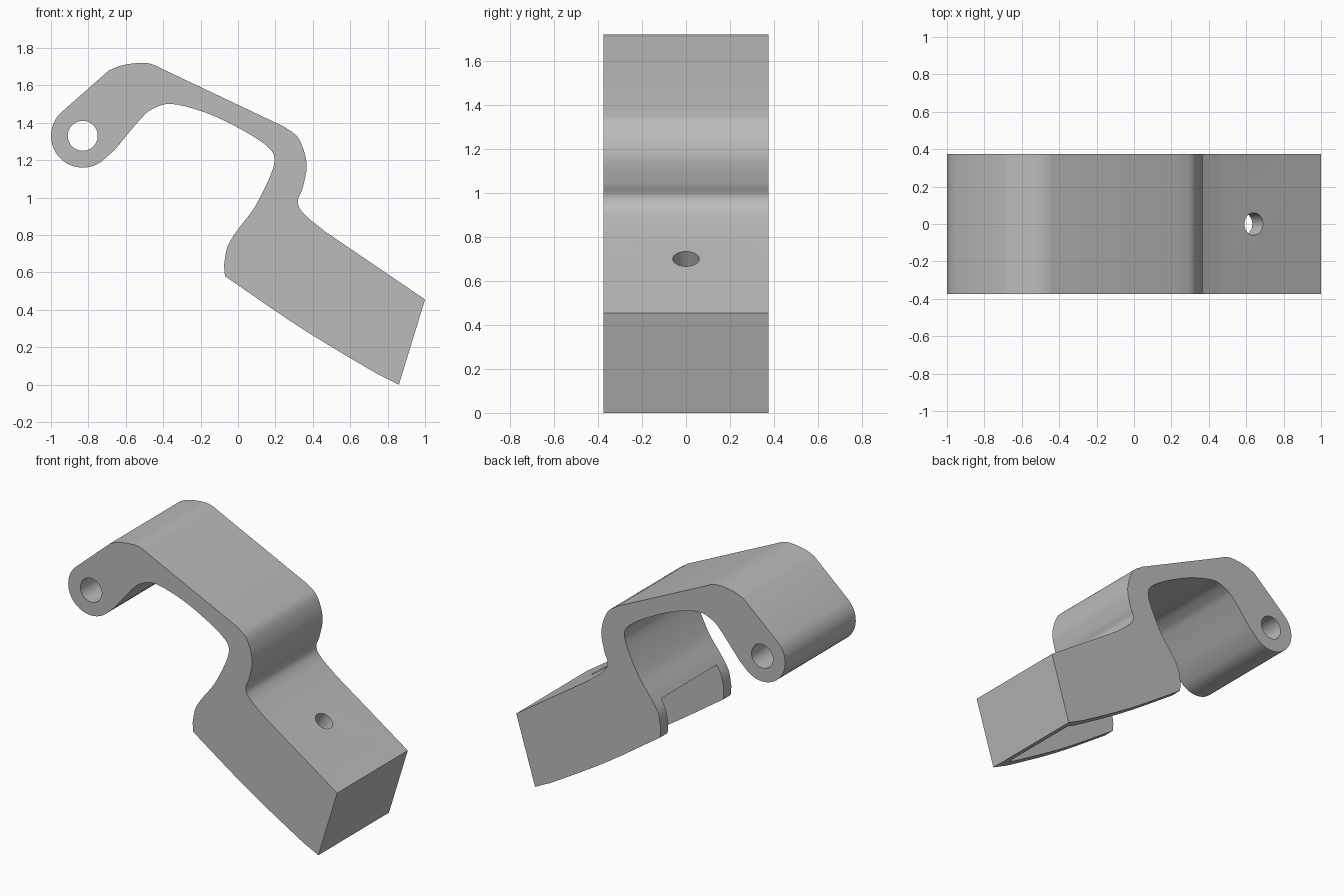
import bpy, bmesh, math
from mathutils import Vector, Matrix

cube = bpy.data.objects.get("Cube")
if cube:
    bpy.data.objects.remove(cube, do_unlink=True)

HALF = 0.375          # half the bracket width
WALL = 0.08           # cheek thickness
PIVOT = (-0.83, 1.33)

grey = bpy.data.materials.new("plain grey")
grey.use_nodes = True
colour = (0.5, 0.5, 0.5, 1)
grey.diffuse_color = colour
grey.node_tree.nodes["Principled BSDF"].inputs["Base Color"].default_value = colour


def smooth(points, steps=6):
    """Catmull-Rom curve through a few points."""
    p = [Vector(q) for q in points]
    p = [2 * p[0] - p[1]] + p + [2 * p[-1] - p[-2]]
    out = []
    for a, b, c, d in zip(p, p[1:], p[2:], p[3:]):
        for i in range(steps):
            t = i / steps
            out.append(0.5 * (2 * b + (c - a) * t + (2 * a - 5 * b + 4 * c - d) * t ** 2
                              + (3 * b - a - 3 * c + d) * t ** 3))
    return out + [p[-2]]


def arc(centre, radius, start, end, steps=28):
    angles = [math.radians(start + (end - start) * i / steps) for i in range(steps + 1)]
    return [Vector((centre[0] + radius * math.cos(a), centre[1] + radius * math.sin(a)))
            for a in angles]


def add_object(name, bm):
    bmesh.ops.recalc_face_normals(bm, faces=bm.faces)
    mesh = bpy.data.meshes.new(name)
    bm.to_mesh(mesh)
    bm.free()
    mesh.materials.append(grey)
    obj = bpy.data.objects.new(name, mesh)
    bpy.context.collection.objects.link(obj)
    return obj


def extrude_profile(name, outline, half):
    """Extrude an x-z outline evenly along y."""
    bm = bmesh.new()
    face = bm.faces.new([bm.verts.new((x, -half, z)) for x, z in outline])
    moved = bmesh.ops.extrude_face_region(bm, geom=[face])["geom"]
    bmesh.ops.translate(bm, vec=(0, 2 * half, 0),
                        verts=[v for v in moved if isinstance(v, bmesh.types.BMVert)])
    return add_object(name, bm)


def rod(name, centre, axis, radius, depth):
    bm = bmesh.new()
    turn = Vector(axis).to_track_quat("Z", "Y").to_matrix().to_4x4()
    bmesh.ops.create_cone(bm, cap_ends=True, segments=48, radius1=radius, radius2=radius,
                          depth=depth, matrix=Matrix.Translation(centre) @ turn)
    return add_object(name, bm)


# Bracket outline: pivot eye, outer arm, foot block, inner arm
outline = arc(PIVOT, 0.17, 310, 130)
outline += smooth([(-0.69, 1.68), (-0.62, 1.707), (-0.52, 1.72), (-0.46, 1.713), (-0.41, 1.69)])
outline += smooth([(0.25, 1.377), (0.325, 1.315), (0.367, 1.18), (0.345, 1.05),
                   (0.32, 0.98), (0.35, 0.915), (0.463, 0.82)])
outline += [Vector((1, 0.455))]
outline += smooth([(0.86, 0), (0.8, 0.03), (0.7, 0.083), (0.33, 0.307), (-0.07, 0.58)])
outline += smooth([(-0.075, 0.64), (-0.055, 0.74), (0, 0.83), (0.09, 0.95), (0.17, 1.11),
                   (0.195, 1.2), (0.17, 1.26), (0.06, 1.34), (-0.15, 1.445), (-0.35, 1.5),
                   (-0.457, 1.473), (-0.526, 1.414), (-0.66, 1.254)])
bracket = extrude_profile("bracket", outline, HALF)

# Cutters: open channel under the foot, pivot bore, screw hole square to the foot top
channel = [(-0.3, 0.8), (-0.03, 0.8), (0.38, 0.753), (0.915, 0.39), (0.76, -0.1), (-0.3, -0.1)]
cutters = [
    extrude_profile("channel_cutter", channel, HALF - WALL),
    rod("pivot_cutter", (PIVOT[0], 0, PIVOT[1]), (0, 1, 0), 0.08, 1),
    rod("screw_cutter", (0.64, 0, 0.7), (0.56, 0, 0.83), 0.06, 0.3),
]
for cutter in cutters:
    mod = bracket.modifiers.new(cutter.name, "BOOLEAN")
    mod.object = cutter
    mod.operation = "DIFFERENCE"
    mod.solver = "EXACT"
    cutter.hide_render = True

# Bake the cuts, then drop the cutters
graph = bpy.context.evaluated_depsgraph_get()
bracket_mesh = bpy.data.meshes.new_from_object(bracket.evaluated_get(graph))
bracket.modifiers.clear()
bracket.data = bracket_mesh
for cutter in cutters:
    bpy.data.objects.remove(cutter, do_unlink=True)

bpy.ops.object.select_all(action="DESELECT")
bracket.select_set(True)
bpy.context.view_layer.objects.active = bracket
bpy.ops.object.shade_smooth_by_angle(angle=math.radians(30))
